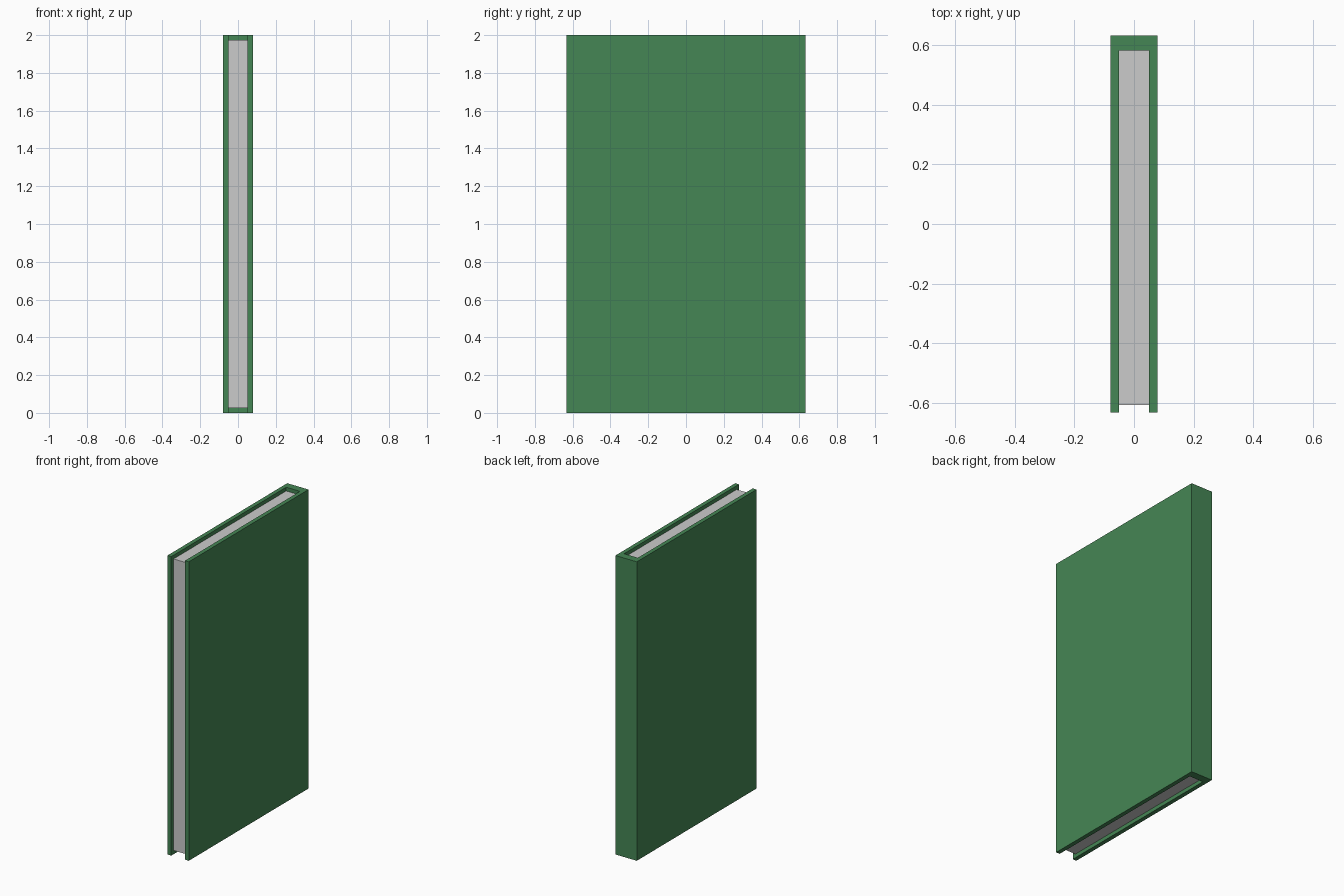
import bpy, bmesh

if "Cube" in bpy.data.objects:
    bpy.data.objects.remove(bpy.data.objects["Cube"])

H = 2.0        # height
X = 0.079      # half thickness of the cover
XI = 0.051     # half thickness of the page block
Y = 0.633      # half depth
YI = 0.582     # inner face of the spine
INSET = 0.025  # how far the pages sit back from the cover edges


def extrude_outline(name, points, z0, z1, material=None):
    """Closed xy outline extruded from z0 to z1."""
    bm = bmesh.new()
    face = bm.faces.new([bm.verts.new((x, y, z0)) for x, y in points])
    result = bmesh.ops.extrude_face_region(bm, geom=[face])
    top = [v for v in result["geom"] if isinstance(v, bmesh.types.BMVert)]
    bmesh.ops.translate(bm, verts=top, vec=(0, 0, z1 - z0))
    bmesh.ops.recalc_face_normals(bm, faces=bm.faces)
    mesh = bpy.data.meshes.new(name)
    bm.to_mesh(mesh)
    bm.free()
    obj = bpy.data.objects.new(name, mesh)
    bpy.context.collection.objects.link(obj)
    if material:
        mesh.materials.append(material)
    return obj


green = bpy.data.materials.new("cover_green")
green.diffuse_color = (0.06, 0.24, 0.09, 1)
green.use_nodes = True
green.node_tree.nodes["Principled BSDF"].inputs["Base Color"].default_value = green.diffuse_color

# Cover: two boards joined by the spine at the back
half = [(X, Y), (X, -Y), (XI, -Y), (XI, YI)]
extrude_outline("cover", half + [(-x, y) for x, y in reversed(half)], 0, H, green)

# Page block, set back from the three open edges
extrude_outline("pages", [(-XI, -Y + INSET), (XI, -Y + INSET), (XI, YI), (-XI, YI)],
                INSET, H - INSET)
